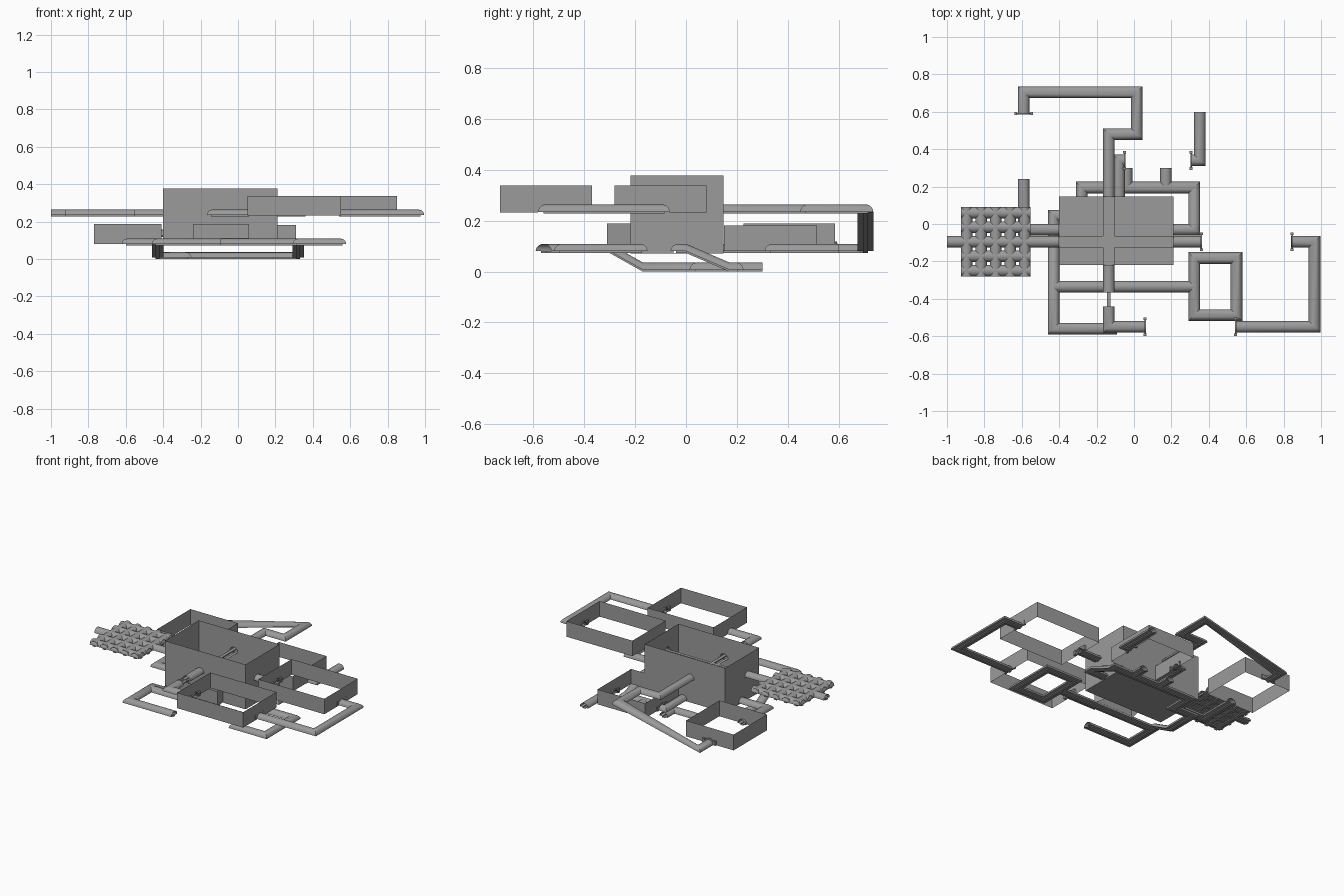
import bpy, bmesh, math
from mathutils import Vector

cube = bpy.data.objects.get("Cube")
if cube:
    bpy.data.objects.remove(cube, do_unlink=True)

stone = bpy.data.materials.new("grey_stone")
stone.use_nodes = True
stone.diffuse_color = (0.33, 0.33, 0.33, 1)
stone.node_tree.nodes["Principled BSDF"].inputs["Base Color"].default_value = (0.33, 0.33, 0.33, 1)

LOW, MID, HIGH = 0.007, 0.08, 0.235    # walkway heights of the three storeys
R, DEEP = 0.031, 0.007                 # tunnel radius, channel depth


def finish(name, bm, smooth=False):
    mesh = bpy.data.meshes.new(name)
    bm.to_mesh(mesh)
    bm.free()
    mesh.materials.append(stone)
    ob = bpy.data.objects.new(name, mesh)
    bpy.context.collection.objects.link(ob)
    if smooth:
        bpy.ops.object.select_all(action='DESELECT')
        ob.select_set(True)
        bpy.context.view_layer.objects.active = ob
        bpy.ops.object.shade_smooth_by_angle(angle=math.radians(35))
    return ob


def arch_points(n=10):
    return [(-R * math.cos(math.pi * i / n), 0.029 * math.sin(math.pi * i / n)) for i in range(n + 1)]


# Walkways with a sunken channel between them
FLOOR = [(R, 0), (0.01, 0), (0.01, -DEEP), (-0.01, -DEEP), (-0.01, 0), (-R, 0)]


def sweep(name, path, profile, closed):
    pts = [Vector(p) for p in path]
    bm = bmesh.new()
    rings = []
    for i, p in enumerate(pts):
        dirs = []
        if i > 0:
            dirs.append((p - pts[i - 1]).xy.normalized())
        if i < len(pts) - 1:
            dirs.append((pts[i + 1] - p).xy.normalized())
        mid = (dirs[0] + dirs[-1]).normalized()
        side = Vector((mid.y, -mid.x, 0)) / mid.dot(dirs[0])
        rings.append([bm.verts.new(p + side * s + Vector((0, 0, h))) for s, h in profile])
    n = len(profile)
    for a, b in zip(rings, rings[1:]):
        for j in range(n if closed else n - 1):
            k = (j + 1) % n
            bm.faces.new((a[j], a[k], b[k], b[j]))
    bmesh.ops.recalc_face_normals(bm, faces=bm.faces)
    return finish(name, bm, True)


def tunnel(name, z, *path):
    pts = [p if len(p) == 3 else (p[0], p[1], z) for p in path]
    sweep(name, pts, arch_points() + FLOOR[:-1], True)


def walkway(name, z, *path):
    sweep(name, [(x, y, z) for x, y in path], FLOOR, False)


def wall(bm, a, b, z0, z1, doors=()):
    # Upright sheet from a to b with arched doorways rising from its foot
    a, b = Vector(a), Vector(b)
    length = (b - a).length
    d = (b - a) / length
    outline = [(0, z0)]
    for t in sorted(doors):
        outline += [(t + s, z0 + h) for s, h in arch_points()]
    outline += [(length, z0), (length, z1), (0, z1)]
    bm.faces.new([bm.verts.new((a.x + d.x * s, a.y + d.y * s, z)) for s, z in outline])


def room(name, x0, x1, y0, y1, storeys):
    # Each storey is (z0, z1, south, east, north, west door positions)
    bm = bmesh.new()
    for z0, z1, south, east, north, west in storeys:
        wall(bm, (x0, y0), (x1, y0), z0, z1, [v - x0 for v in south])
        wall(bm, (x1, y0), (x1, y1), z0, z1, [v - y0 for v in east])
        wall(bm, (x0, y1), (x1, y1), z0, z1, [v - x0 for v in north])
        wall(bm, (x0, y0), (x0, y1), z0, z1, [v - y0 for v in west])
    bmesh.ops.remove_doubles(bm, verts=bm.verts, dist=0.0005)
    finish(name, bm)


def add_box(bm, x0, x1, y0, y1, z0, z1):
    verts = bmesh.ops.create_cube(bm, size=1)["verts"]
    for v in verts:
        v.co = ((x0 + x1) / 2 + v.co.x * (x1 - x0), (y0 + y1) / 2 + v.co.y * (y1 - y0),
                (z0 + z1) / 2 + v.co.z * (z1 - z0))


def door_frame(name, x, y, z, along_x):
    # Two posts and an arched band around a doorway
    bm = bmesh.new()
    for s in (-1, 1):
        c = s * 0.043
        if along_x:
            add_box(bm, x + c - 0.007, x + c + 0.007, y - 0.008, y + 0.008, z, z + 0.03)
        else:
            add_box(bm, x - 0.008, x + 0.008, y + c - 0.007, y + c + 0.007, z, z + 0.03)
    rings = []
    for off in (-0.004, 0.004):
        for k in (1.0, 1.3):
            rings.append([bm.verts.new((x + s * k, y + off, z + h * k) if along_x
                                       else (x + off, y + s * k, z + h * k)) for s, h in arch_points()])
    for a, b in ((0, 1), (1, 3), (3, 2), (2, 0)):
        for i in range(len(rings[0]) - 1):
            bm.faces.new((rings[a][i], rings[a][i + 1], rings[b][i + 1], rings[b][i]))
    bmesh.ops.recalc_face_normals(bm, faces=bm.faces)
    finish(name, bm)


# Rooms
BX0, BX1, BY0, BY1 = -0.4, 0.21, -0.218, 0.147
room("main_hall", BX0, BX1, BY0, BY1, [
    (MID - DEEP, HIGH, [], [-0.03], [-0.08], [-0.03]),
    (HIGH, 0.377, [-0.135], [-0.095], [-0.135], [-0.095])])
room("front_room", 0.05, 0.55, -0.73, -0.37, [(HIGH - 0.003, 0.338, [], [-0.55], [], [-0.55])])
room("side_room", 0.35, 0.85, -0.28, 0.08, [(HIGH - 0.003, 0.338, [], [-0.095], [], [-0.095])])
room("back_left_room", -0.77, -0.41, 0.225, 0.585, [(MID, 0.188, [-0.59], [], [-0.59], [])])
room("back_room", -0.05, 0.31, 0.15, 0.515, [(MID, 0.182, [], [0.34], [], [0.34])])

# Shallow annex with splayed sides
bm = bmesh.new()
corners = [(-0.22, BY0), (-0.24, -0.31), (0.06, -0.31), (0.04, BY0)]
for a, b in zip(corners, corners[1:]):
    wall(bm, a, b, MID, 0.188)
finish("hall_annex", bm)

# Hall floor and raised slabs
bm = bmesh.new()
add_box(bm, BX0, BX1, BY0, BY1, MID - DEEP - 0.002, MID - DEEP)
for x0, x1 in ((-0.4, -0.275), (-0.23, 0.045), (0.08, 0.21)):
    for y0, y1 in ((0, BY1), (BY0, -0.05)):
        add_box(bm, x0, x1, y0, y1, MID - DEEP, MID)
finish("hall_floor", bm)

# Upper storey
walkway("hall_bridge_long", HIGH, (BX0, -0.095), (BX1, -0.095))
walkway("hall_bridge_cross", HIGH, (-0.135, BY0), (-0.135, BY1))
tunnel("east_door_tunnel", HIGH, (BX1, -0.095), (0.36, -0.095))
tunnel("outer_east_tunnel", HIGH, (0.84, -0.095), (0.965, -0.095), (0.965, -0.55), (0.54, -0.55))
tunnel("front_door_tunnel", HIGH, (0.06, -0.55), (-0.135, -0.55), (-0.135, -0.44))
tunnel("south_tunnel", HIGH, (-0.135, -0.365), (-0.135, BY0))
bm = bmesh.new()
add_box(bm, -0.145, -0.125, -0.44, -0.365, HIGH - DEEP, HIGH)
finish("south_link", bm)
tunnel("north_ramp_tunnel", HIGH, (-0.135, BY1), (-0.135, 0.48), (0.015, 0.48), (0.015, 0.705),
       (-0.59, 0.705, MID), (-0.59, 0.585, MID))

# Vaulted grid of crossing tunnels
PITCH = 0.0775
for i in range(5):
    x, y = -0.895 + i * PITCH, 0.06 - i * PITCH
    tunnel("vault_lengthwise", HIGH, (x, 0.091), (x, -0.281))
    tunnel("vault_crosswise", HIGH, (-1.0 if i == 2 else -0.926, y), (BX0 if i == 2 else -0.554, y))

# Middle storey
tunnel("west_tunnel", MID, (-0.59, 0.24), (-0.59, -0.03), (BX0, -0.03))
tunnel("back_room_entry", MID, (-0.05, 0.34), (-0.08, 0.34), (-0.08, BY1))
tunnel("back_room_exit", MID, (0.31, 0.34), (0.352, 0.34), (0.352, 0.6))
tunnel("front_gallery", MID, (-0.43, -0.335), (0.323, -0.335))
tunnel("loop_tunnel", MID, (0.323, -0.335), (0.323, -0.182), (0.548, -0.182), (0.548, -0.487),
       (0.323, -0.487), (0.323, -0.335))

# Tunnels ramping down to the lowest storey and back up
tunnel("descending_tunnel", LOW, (-0.09, -0.56, MID), (-0.43, -0.56, MID), (-0.43, -0.3, MID),
       (-0.43, -0.17), (-0.43, 0.045), (-0.28, 0.045), (-0.28, 0.195), (0.322, 0.195),
       (0.322, 0.17), (0.322, 0.0, MID), (0.322, -0.03, MID), (BX1, -0.03, MID))
for x in (-0.04, 0.17):
    tunnel("lower_spur", LOW, (x, 0.195), (x, 0.3))

# Door frames
for x, y, z, along_x in ((0.36, -0.095, HIGH, False), (0.845, -0.095, HIGH, False),
                         (0.06, -0.55, HIGH, False), (0.543, -0.55, HIGH, False),
                         (-0.59, 0.59, MID, True), (-0.05, 0.34, MID, False),
                         (0.305, 0.34, MID, False)):
    door_frame("door_frame", x, y, z, along_x)
